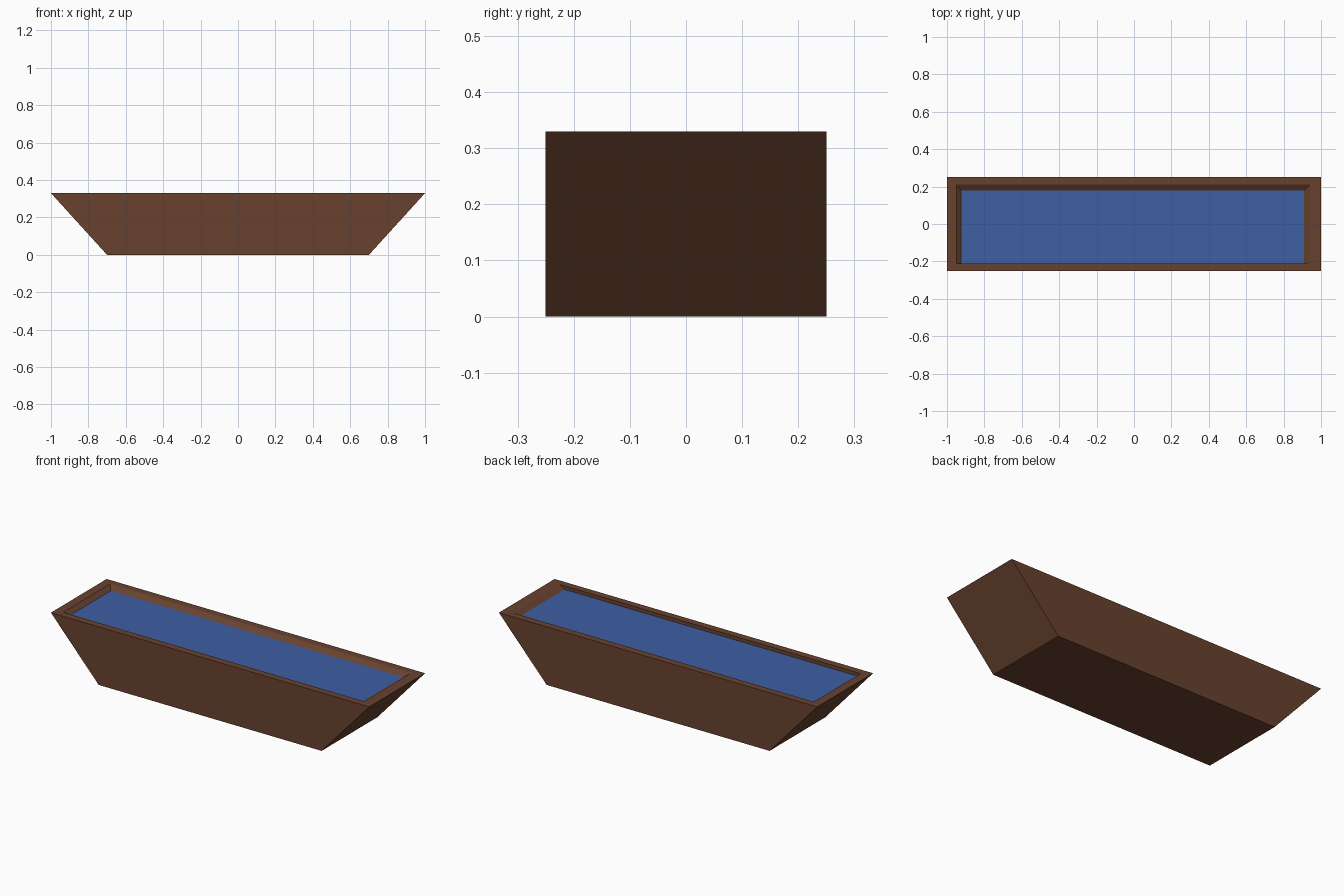
import bpy, bmesh

if "Cube" in bpy.data.objects:
    bpy.data.objects.remove(bpy.data.objects["Cube"])


def material(name, rgb):
    m = bpy.data.materials.new(name)
    m.diffuse_color = (*rgb, 1)
    m.use_nodes = True
    m.node_tree.nodes["Principled BSDF"].inputs["Base Color"].default_value = m.diffuse_color
    return m


def rect(bm, x0, x1, y0, y1, z):
    """Four vertices of a level rectangle, counter-clockwise from above."""
    return [bm.verts.new((x, y, z)) for x, y in ((x0, y0), (x1, y0), (x1, y1), (x0, y1))]


def finish(bm, name, mat):
    mesh = bpy.data.meshes.new(name)
    bm.to_mesh(mesh)
    bm.free()
    mesh.materials.append(mat)
    obj = bpy.data.objects.new(name, mesh)
    bpy.context.collection.objects.link(obj)
    return obj


wood = material("brown wood", (0.14, 0.055, 0.028))
blue = material("water blue", (0.048, 0.115, 0.37))

H, LEVEL = 0.33, 0.31
WATER = (-0.925, 0.91, -0.21, 0.18, LEVEL)

# Trough: sloped outer ends, flat rim, recessed inner walls down to the water
bm = bmesh.new()
rings = [rect(bm, -0.70, 0.70, -0.25, 0.25, 0.0),
         rect(bm, -1.0, 1.0, -0.25, 0.25, H),
         rect(bm, -0.95, 0.94, -0.21, 0.21, H),
         rect(bm, *WATER)]
bm.faces.new(rings[0][::-1])
for a, b in zip(rings, rings[1:]):
    for i in range(4):
        j = (i + 1) % 4
        bm.faces.new((a[i], a[j], b[j], b[i]))
finish(bm, "trough", wood)

# Water surface
bm = bmesh.new()
bm.faces.new(rect(bm, *WATER))
finish(bm, "water", blue)
